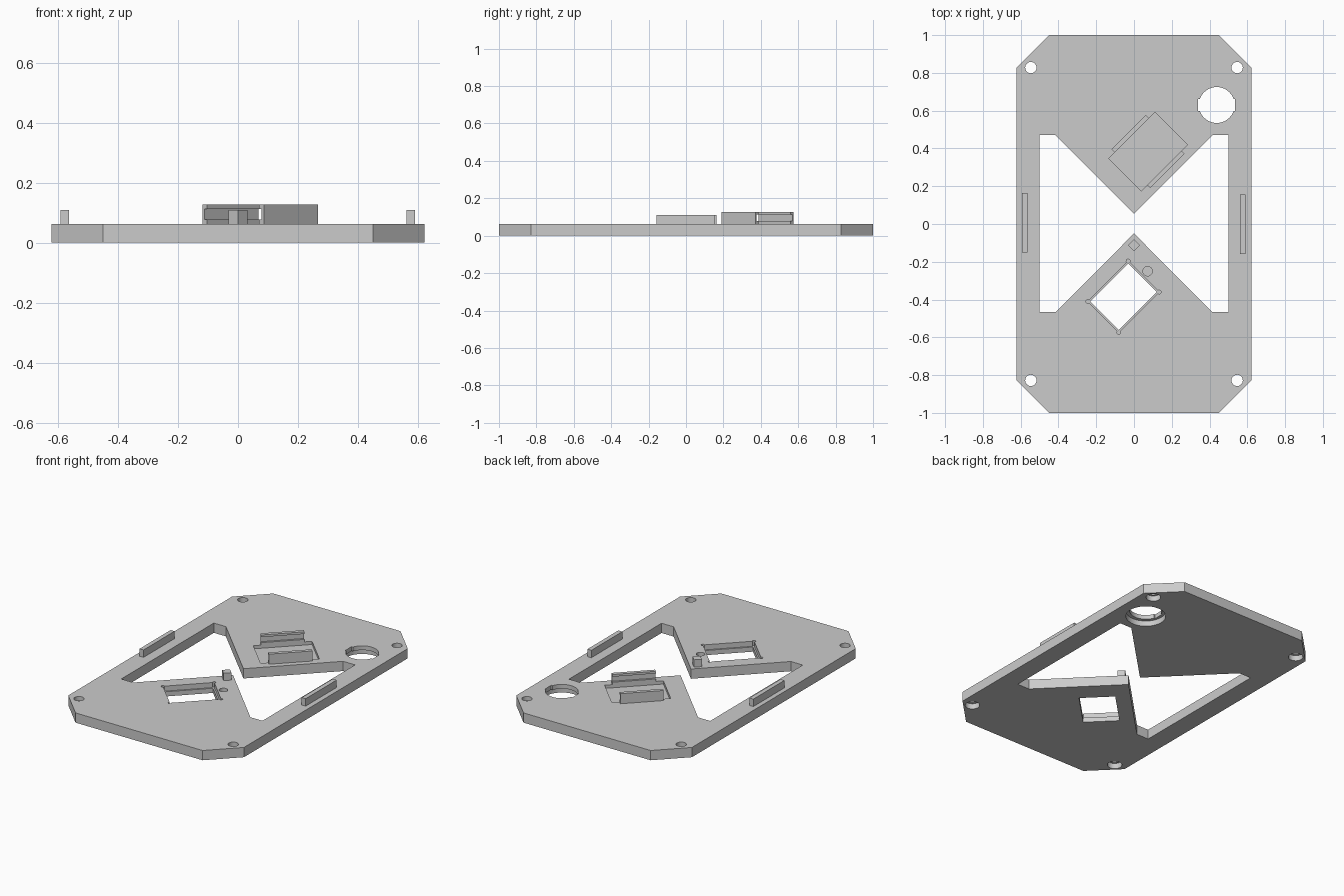
import bpy
import bmesh
import math
from mathutils import Matrix, Vector

if "Cube" in bpy.data.objects:
    bpy.data.objects.remove(bpy.data.objects["Cube"])

T = 0.0625  # plate thickness

grey = bpy.data.materials.new("light grey")
grey.diffuse_color = (0.6, 0.6, 0.6, 1)
grey.use_nodes = True
grey.node_tree.nodes["Principled BSDF"].inputs["Base Color"].default_value = grey.diffuse_color


def prism(name, pts, z0, z1, matrix=Matrix()):
    """Extrude a flat outline from z0 to z1, then place it with matrix."""
    bm = bmesh.new()
    face = bm.faces.new([bm.verts.new((x, y, z0)) for x, y in pts])
    ext = bmesh.ops.extrude_face_region(bm, geom=[face])
    bmesh.ops.translate(bm, vec=(0, 0, z1 - z0),
                        verts=[v for v in ext["geom"] if isinstance(v, bmesh.types.BMVert)])
    bm.transform(matrix)
    bmesh.ops.recalc_face_normals(bm, faces=bm.faces)
    mesh = bpy.data.meshes.new(name)
    bm.to_mesh(mesh)
    bm.free()
    mesh.materials.append(grey)
    ob = bpy.data.objects.new(name, mesh)
    bpy.context.collection.objects.link(ob)
    return ob


def rect(cx, cy, hx, hy):
    return [(cx - hx, cy - hy), (cx + hx, cy - hy), (cx + hx, cy + hy), (cx - hx, cy + hy)]


def circle(cx, cy, r, n=32):
    return [(cx + r * math.cos(2 * math.pi * i / n), cy + r * math.sin(2 * math.pi * i / n))
            for i in range(n)]


def tilted(x, y):
    """Frame turned 45 degrees around a point on the plate."""
    return Matrix.Translation((x, y, 0)) @ Matrix.Rotation(math.pi / 4, 4, 'Z')


# Plate with clipped corners
X, C = 0.622, 0.172
plate = prism("plate", [(-X + C, -1), (X - C, -1), (X, -1 + C), (X, 1 - C),
                        (X - C, 1), (-X + C, 1), (-X, 1 - C), (-X, -1 + C)], 0, T)


def cut(pts, z0=-0.1, z1=0.2, matrix=Matrix()):
    """Subtract a prism from the plate."""
    cutter = prism("cutter", pts, z0, z1, matrix)
    cutter.hide_render = True
    mod = plate.modifiers.new("cut", 'BOOLEAN')
    mod.operation = 'DIFFERENCE'
    mod.solver = 'EXACT'
    mod.object = cutter
    bpy.context.view_layer.objects.active = plate
    bpy.ops.object.modifier_apply(modifier=mod.name)
    bpy.data.objects.remove(cutter, do_unlink=True)


# Hourglass opening between the two pointed tongues
cut([(-0.5, -0.467), (-0.415, -0.467), (0, -0.05), (0.415, -0.467), (0.5, -0.467),
     (0.5, 0.47), (0.415, 0.47), (0, 0.055), (-0.415, 0.47), (-0.5, 0.47)])

# Corner screw holes, counterbored from below
for sx in (-1, 1):
    for sy in (-1, 1):
        cut(circle(sx * 0.546, sy * 0.828, 0.03))
        cut(circle(sx * 0.546, sy * 0.828, 0.043), -0.1, 0.035)

# Large round hole with side notches and a wider bore below
cut(circle(0.438, 0.63, 0.095, 48))
cut(rect(0.438, 0.63, 0.098, 0.033))
cut(circle(0.438, 0.63, 0.117, 48), -0.1, 0.035)

# Window with a shallow ledge and round corner reliefs
window = tilted(-0.056, -0.385)
cut(rect(0, 0, 0.1425, 0.107), matrix=window)
cut(rect(0, 0, 0.151, 0.116), 0.03, 0.2, window)
for sx in (-1, 1):
    for sy in (-1, 1):
        cut(circle(sx * 0.151, sy * 0.116, 0.01, 16), 0.03, 0.2, window)

# Blind hole beside the window
cut(circle(0.072, -0.25, 0.025), 0.025, 0.2)

# Tilted pocket in the rear tongue
pocket = tilted(0.074, 0.383)
cut(rect(0, 0, 0.173, 0.122), 0.042, 0.2, pocket)

# Grooved clips on both long sides of the pocket
profile = [(0.122, T), (0.145, T), (0.145, 0.127), (0.122, 0.127),
           (0.122, 0.113), (0.135, 0.113), (0.135, 0.078), (0.122, 0.078)]
# profile x -> pocket y, profile y -> z, extrusion -> pocket x
swing = Matrix(((0, 0, 1, 0), (1, 0, 0, 0), (0, 1, 0, 0), (0, 0, 0, 1)))
for side, turn in (("rear", 0), ("front", math.pi)):
    prism(side + "_clip", profile, -0.128, 0.128,
          pocket @ Matrix.Rotation(turn, 4, 'Z') @ swing)

# Locating peg near the front tongue's tip
prism("peg", rect(0, 0, 0.023, 0.023), T, 0.11, tilted(0, -0.113))

# Side ribs
prism("left_rib", rect(-0.578, 0.007, 0.014, 0.157), T, 0.11)
prism("right_rib", rect(0.576, -0.002, 0.014, 0.157), T, 0.11)

# Smooth round bores, crisp edges elsewhere
bpy.ops.object.select_all(action='DESELECT')
plate.select_set(True)
bpy.context.view_layer.objects.active = plate
bpy.ops.object.shade_smooth_by_angle(angle=math.radians(30))
